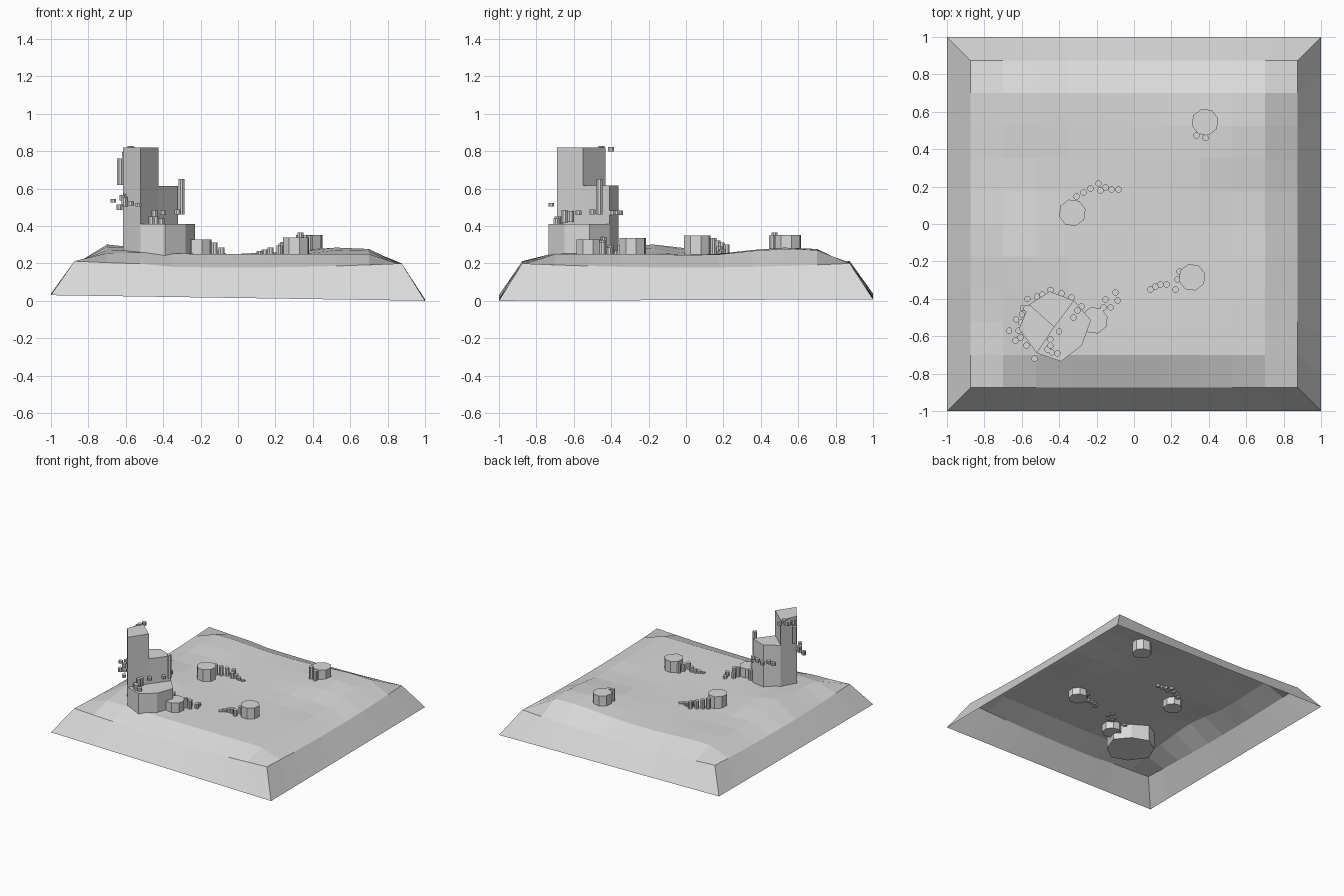
import bpy, bmesh, math

if "Cube" in bpy.data.objects:
    bpy.data.objects.remove(bpy.data.objects["Cube"])

stone = bpy.data.materials.new("pale_grey_stone")
stone.diffuse_color = (0.7, 0.7, 0.7, 1)
stone.use_nodes = True
stone.node_tree.nodes["Principled BSDF"].inputs["Base Color"].default_value = stone.diffuse_color


def finish(name, bm):
    bmesh.ops.recalc_face_normals(bm, faces=bm.faces)
    me = bpy.data.meshes.new(name)
    bm.to_mesh(me)
    bm.free()
    me.materials.append(stone)
    ob = bpy.data.objects.new(name, me)
    bpy.context.collection.objects.link(ob)
    return ob


def add_prism(bm, outline, z0, z1):
    low = [bm.verts.new((x, y, z0)) for x, y in outline]
    top = [bm.verts.new((x, y, z1)) for x, y in outline]
    bm.faces.new(low[::-1])
    bm.faces.new(top)
    for i in range(len(low)):
        j = (i + 1) % len(low)
        bm.faces.new((low[i], low[j], top[j], top[i]))


def octagon(x, y, r, turn=22.5):
    return [(x + r * math.cos(math.radians(45 * k + turn)),
             y + r * math.sin(math.radians(45 * k + turn))) for k in range(8)]


# Terrain: 10 x 10 plateau of soft bumps, open underneath
BUMPS = [(-0.7, -0.18, 0.05, 0.26), (0.55, 0.55, 0.035, 0.3), (-0.6, 0.65, 0.02, 0.25),
         (-0.55, -0.5, 0.02, 0.2), (0.1, -0.05, -0.008, 0.35), (0.6, 0.1, -0.015, 0.15)]


def height(i, j):
    x, y = (i - 5) * 0.175, (j - 5) * 0.175
    if i in (0, 10) or j in (0, 10):
        along = y if i in (0, 10) else x
        return 0.178 + 0.022 * (along / 0.875) ** 2 + (0.012 if x < -0.5 else 0)
    return 0.25 + sum(h * math.exp(-((x - a) ** 2 + (y - b) ** 2) / w ** 2)
                      for a, b, h, w in BUMPS)


bm = bmesh.new()
grid = [[bm.verts.new(((i - 5) * 0.175, (j - 5) * 0.175, height(i, j)))
         for j in range(11)] for i in range(11)]
for i in range(10):
    for j in range(10):
        bm.faces.new((grid[i][j], grid[i + 1][j], grid[i + 1][j + 1], grid[i][j + 1]))

# Sloping skirt around the plateau
rim = ([grid[i][0] for i in range(10)] + [grid[10][j] for j in range(10)]
       + [grid[i][10] for i in range(10, 0, -1)] + [grid[0][j] for j in range(10, 0, -1)])
foot = []
for v in rim:
    x, y = v.co.x / 0.875, v.co.y / 0.875
    foot.append(bm.verts.new((x, y, 0.019 - 0.015 * x + 0.004 * y)))
for k in range(40):
    n = (k + 1) % 40
    bm.faces.new((rim[k], foot[k], foot[n], rim[n]))
ground = finish("terrain", bm)
# drop the lowest corner exactly to the floor
lowest = min(v.co.z for v in ground.data.vertices)
for v in ground.data.vertices:
    if max(abs(v.co.x), abs(v.co.y)) > 0.9:
        v.co.z -= lowest

# Stepped rock tower: three columns sharing an inner corner
hub, west, north, south = (-0.425, -0.55), (-0.56, -0.43), (-0.32, -0.41), (-0.52, -0.69)
columns = {
    "tower_tall": (0.82, [(-0.615, -0.56), south, hub, west]),
    "tower_middle": (0.615, [west, hub, north, (-0.45, -0.36)]),
    "tower_low": (0.41, [south, (-0.39, -0.735), (-0.28, -0.65), (-0.23, -0.515), north, hub]),
}
for name, (top, outline) in columns.items():
    bm = bmesh.new()
    add_prism(bm, outline, 0.14, top)
    finish(name, bm)

# Four squat boulders
for n, (x, y, top) in enumerate([(-0.33, 0.06, 0.35), (0.38, 0.545, 0.352),
                                 (0.31, -0.285, 0.337), (-0.212, -0.515, 0.327)]):
    bm = bmesh.new()
    add_prism(bm, octagon(x, y, 0.073, 15), 0.19, top)
    finish(f"boulder_{n + 1}", bm)

# Pebble trails beside the boulders, tops falling from one end to the other
trails = [
    (0.23, 0.335, 0.255, [(-.307, .147), (-.27, .168), (-.232, .19), (-.19, .217),
                          (-.179, .179), (-.152, .195), (-.12, .184), (-.083, .184)]),
    (0.26, 0.365, 0.35, [(.334, .473), (.382, .46)]),
    (0.23, 0.315, 0.255, [(.243, -.254), (.233, -.297), (.222, -.35), (.174, -.323),
                          (.142, -.323), (.115, -.334), (.088, -.35)]),
    (0.24, 0.34, 0.27, [(-.28, -.441), (-.163, -.446), (-.125, -.446), (-.152, -.404),
                        (-.088, -.409), (-.099, -.366)]),
]
for n, (base, t0, t1, spots) in enumerate(trails):
    bm = bmesh.new()
    for k, (x, y) in enumerate(spots):
        add_prism(bm, octagon(x, y, 0.017), base, t0 + (t1 - t0) * k / (len(spots) - 1))
    finish(f"pebble_trail_{n + 1}", bm)

# Pebbles clinging to the tower: x, y, centre z, height
clinging = {
    "tower_top_pebbles": [(-.57, -.40, .81, .025), (-.595, -.45, .80, .025),
                          (-.575, -.452, .815, .025), (-.60, -.484, .79, .03),
                          (-.63, -.51, .69, .14), (-.605, -.527, .78, .03)],
    "tower_side_pebbles": [(-.617, -.57, .55, .03), (-.667, -.57, .535, .02),
                           (-.597, -.565, .56, .025), (-.634, -.623, .50, .03),
                           (-.607, -.607, .53, .05), (-.575, -.65, .52, .02),
                           (-.532, -.72, .513, .02)],
    "tower_ledge_pebbles": [(-.447, -.617, .45, .06), (-.447, -.65, .45, .07),
                            (-.463, -.671, .43, .04), (-.44, -.687, .43, .04),
                            (-.41, -.692, .425, .03), (-.40, -.575, .47, .025),
                            (-.323, -.50, .475, .025), (-.302, -.463, .555, .19)],
    "tower_back_pebbles": [(-.52, -.388, .47, .025), (-.49, -.377, .48, .025),
                           (-.447, -.353, .47, .025), (-.388, -.372, .47, .025),
                           (-.334, -.393, .47, .025)],
}
for name, spots in clinging.items():
    bm = bmesh.new()
    for x, y, z, h in spots:
        add_prism(bm, octagon(x, y, 0.017), z - h / 2, z + h / 2)
    finish(name, bm)
